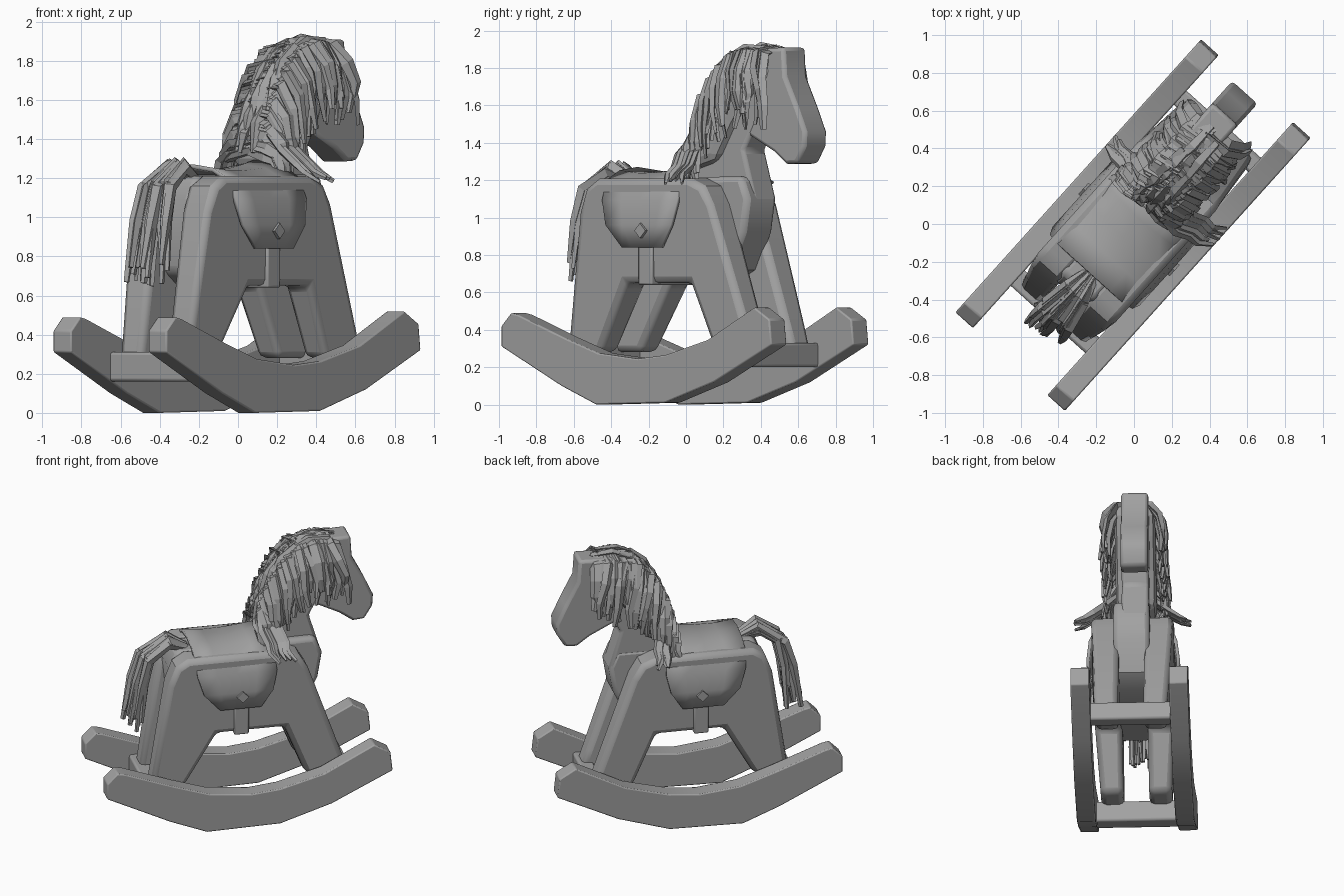
import bpy, bmesh, math, random
from mathutils import Vector

if "Cube" in bpy.data.objects:
    bpy.data.objects.remove(bpy.data.objects["Cube"])

random.seed(4)
HEADING = math.radians(48)   # the toy stands diagonally; local +x is forward, +y is its left

wood = bpy.data.materials.new("grey")
wood.diffuse_color = (0.36, 0.36, 0.36, 1)
wood.use_nodes = True
wood.node_tree.nodes["Principled BSDF"].inputs["Base Color"].default_value = wood.diffuse_color


def finish(name, bm, bevel=0, smooth=30, solid=0):
    bmesh.ops.recalc_face_normals(bm, faces=bm.faces)
    me = bpy.data.meshes.new(name)
    bm.to_mesh(me)
    bm.free()
    ob = bpy.data.objects.new(name, me)
    bpy.context.collection.objects.link(ob)
    me.materials.append(wood)
    ob.rotation_euler.z = HEADING
    if solid:
        m = ob.modifiers.new("thickness", 'SOLIDIFY')
        m.thickness, m.offset = solid, 0
    if bevel:
        m = ob.modifiers.new("soft_edges", 'BEVEL')
        m.width, m.segments, m.limit_method = bevel, 2, 'ANGLE'
        m.angle_limit = math.radians(40)
    if smooth:
        bpy.ops.object.select_all(action='DESELECT')
        ob.select_set(True)
        bpy.context.view_layer.objects.active = ob
        bpy.ops.object.shade_smooth_by_angle(angle=math.radians(smooth))
    return ob


def board(name, profile, y0, y1, bevel=0.0, smooth=30, shape=None):
    """Side profile (x, z) given thickness from y0 to y1."""
    bm = bmesh.new()
    a = [bm.verts.new((x, y0, z)) for x, z in profile]
    b = [bm.verts.new((x, y1, z)) for x, z in profile]
    bm.faces.new(a)
    bm.faces.new(b[::-1])
    n = len(a)
    for i in range(n):
        bm.faces.new((a[i], b[i], b[(i + 1) % n], a[(i + 1) % n]))
    if shape:
        for v in bm.verts:
            shape(v.co)
    return finish(name, bm, bevel, smooth)


def box(name, x0, x1, y0, y1, z0, z1, bevel=0.0):
    return board(name, [(x0, z0), (x1, z0), (x1, z1), (x0, z1)], y0, y1, bevel)


def strand(bm, pts, width, thick):
    """Tapered four-sided lock of hair along a path."""
    pts = [Vector(p) for p in pts]
    rings = []
    turn = random.uniform(-0.6, 0.6)
    for i, p in enumerate(pts):
        d = (pts[min(i + 1, len(pts) - 1)] - pts[max(i - 1, 0)]).normalized()
        side = d.cross(Vector((0.2, 1, 0.1))).normalized()
        up = d.cross(side)
        side, up = (side * math.cos(turn) + up * math.sin(turn),
                    up * math.cos(turn) - side * math.sin(turn))
        k = (0.6, 1.0, 0.9, 0.7, 0.4)[round(i * 4 / (len(pts) - 1))]
        rings.append([bm.verts.new(p + side * a * width * k + up * b * thick * k)
                      for a, b in ((1, 0), (0, 1), (-1, 0), (0, -1))])
    for r, q in zip(rings, rings[1:]):
        for i in range(4):
            bm.faces.new((r[i], r[(i + 1) % 4], q[(i + 1) % 4], q[i]))
    bm.faces.new(rings[0])
    bm.faces.new(rings[-1][::-1])


# rockers
rocker = [(-.98, .31), (-.98, .42), (-.91, .49), (-.86, .48), (-.52, .355), (-.28, .275),
          (0, .245), (.2, .265), (.5, .345), (.84, .52), (.95, .455), (.965, .32),
          (.55, .12), (.2, .01), (-.3, 0), (-.55, .1)]
for side, name in ((1, "rocker_left"), (-1, "rocker_right")):
    board(name, rocker, side * .265, side * .39, .008)

# crossbars joining the rockers
box("crossbar_back", -.68, -.57, -.28, .28, .16, .31, .015)
box("crossbar_front", .61, .71, -.28, .28, .2, .33, .015)

# side boards, each with a front and a back leg
legs = [(-.65, .28), (-.41, .28), (-.2, .65), (.26, .65), (.41, .28), (.7, .28),
        (.65, .42), (.42, 1.07), (.36, 1.17), (.26, 1.21), (-.4, 1.21), (-.48, 1.16), (-.53, 1.03)]


def splay(co):
    s = 1 if co.y > 0 else -1
    if abs(co.y) > .2:
        co.y = s * (.235 + .04 * min(1, max(0, (co.z - .28) / .5)))


for side, name in ((1, "legs_left"), (-1, "legs_right")):
    board(name, legs, side * .085, side * .27, .035, 35, splay)

# middle body with the chest
board("body", [(-.46, .72), (-.38, .66), (.3, .66), (.42, .72), (.52, .92), (.55, 1.1),
               (.5, 1.22), (-.44, 1.21), (-.5, 1.1)], -.12, .12, .03, 35)

# neck and head boards
board("neck", [(.08, 1.1), (.5, .95), (.55, 1.1), (.47, 1.36), (.55, 1.5), (.66, 1.8),
               (.45, 1.86), (.3, 1.74), (.2, 1.5)], -.065, .115, .02, 35)
board("head", [(.5, 1.9), (.755, 1.91), (.765, 1.755), (.85, 1.59), (.91, 1.46), (.905, 1.38),
               (.85, 1.29), (.77, 1.285), (.68, 1.35), (.5, 1.44), (.4, 1.65)], -.06, .12, .02, 35)

# saddle draped over the back: (y, z, rear x, front x) from ridge to flap tip
half = [(0, 1.235, -.35, .17), (.14, 1.23, -.35, .18), (.24, 1.19, -.35, .19),
        (.283, 1.09, -.34, .2), (.30, .96, -.3, .17), (.29, .84, -.19, .09)]
rows = [(-y, z, a, b) for y, z, a, b in half[:0:-1]] + half
lift = (.025, -.005, .0, .025, .06)
bm = bmesh.new()
grid = []
for y, z, a, b in rows:
    w = max(0, 1 - abs(y) / .28)
    grid.append([bm.verts.new((a + (b - a) * i / 4, y, z + lift[i] * w)) for i in range(5)])
for r, q in zip(grid, grid[1:]):
    for i in range(4):
        bm.faces.new((r[i], r[i + 1], q[i + 1], q[i]))
finish("saddle", bm, 0, 40, .022)

# girth strap and buckles
box("girth_strap", -.09, .01, -.285, .285, .64, .9, .01)
for side, name in ((1, "buckle_left"), (-1, "buckle_right")):
    board(name, [(-.08, .93), (-.04, .89), (0, .93), (-.04, .97)], side * .28, side * .325)

# mane: a padded core with locks falling to both sides
crest = [(.66, 1.89), (.52, 1.905), (.38, 1.87), (.28, 1.77), (.2, 1.62), (.15, 1.46), (.12, 1.33)]


def on_crest(f):
    f *= len(crest) - 1
    i = min(int(f), len(crest) - 2)
    f -= i
    return [crest[i][k] * (1 - f) + crest[i + 1][k] * f for k in (0, 1)]


board("mane_core", crest + [(.12, 1.25), (.3, 1.3), (.42, 1.5), (.56, 1.68), (.64, 1.8)],
      -.11, .16, .05, 0)
bm = bmesh.new()
rnd = random.uniform
for side in (1, -1):
    for i in range(44):
        f = (i + rnd(0, 1)) / 44
        x, z = on_crest(f)
        fall = min(rnd(.28, .44), z - 1.2)
        out = rnd(.15, .2)
        ahead = rnd(0, .1) * (1 - f)
        c = .025
        strand(bm, [(x, c - side * .02, z + .005), (x - .01, c + side * out * .65, z - .02),
                    (x + ahead * .4, c + side * out, z - fall * .35),
                    (x + ahead, c + side * (out + .02), z - fall * .7),
                    (x + ahead + rnd(-.03, .03), c + side * (out + rnd(0, .04)), z - fall)],
               rnd(.03, .045), rnd(.016, .026))
    # stray locks flaring at the base
    for i in range(6):
        x = rnd(.12, .24)
        strand(bm, [(x, side * .1, 1.42), (x, side * .19, 1.34), (x + .03, side * .26, 1.27),
                    (x + .03, side * .32, 1.23), (x + rnd(0, .08), side * rnd(.34, .39), rnd(1.17, 1.21))],
               .03, .02)
# locks along the ridge
for i in range(16):
    x, z = on_crest(i / 18)
    x2, z2 = on_crest(min(1, i / 18 + .3))
    y = rnd(-.05, .1)
    strand(bm, [(x, y, z + .01), ((x + x2) / 2 - .02, y, (z + z2) / 2 + .03), (x2 - .02, y * 1.3, z2)], .03, .04)
finish("mane", bm, 0, 0)

# tail: locks arching from the rump
bm = bmesh.new()
for i in range(26):
    y = rnd(-.13, .09)
    b = rnd(-.09, .02)
    end = rnd(.64, .85)
    strand(bm, [(-.36, y * .3, 1.2), (-.48 + b * .3, y * .6, 1.265 + b * .3),
                (-.62 + b * .4, y * .9, 1.17 + b * .3), (-.66 + b * .6, y, .98),
                (-.68 + b, y * 1.1 + rnd(-.02, .02), end)], rnd(.03, .045), rnd(.025, .035))
finish("tail", bm, 0, 0)
